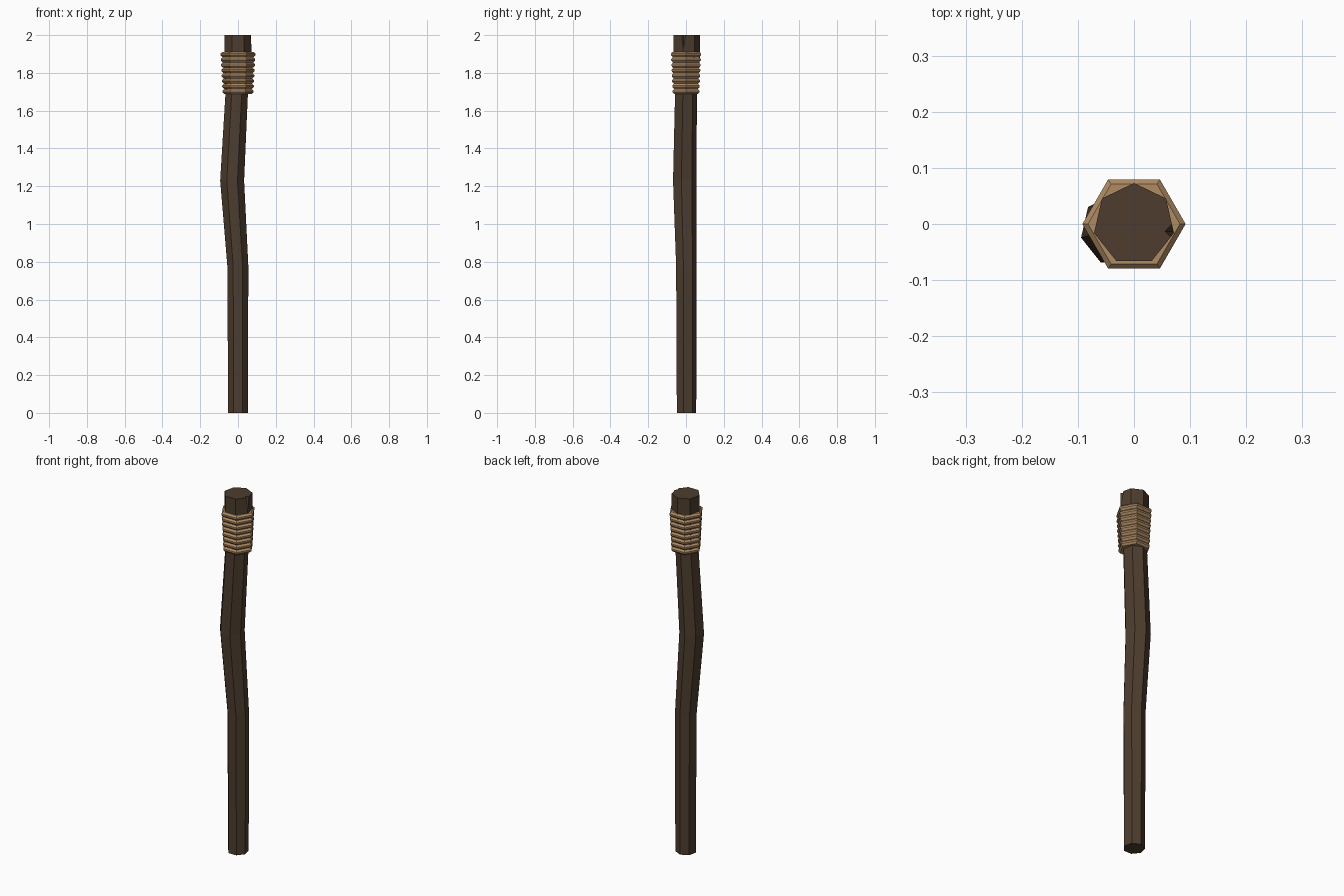
import bpy, bmesh, math

if "Cube" in bpy.data.objects:
    bpy.data.objects.remove(bpy.data.objects["Cube"])


def material(name, rgb):
    m = bpy.data.materials.new(name)
    m.diffuse_color = (*rgb, 1)
    m.use_nodes = True
    m.node_tree.nodes["Principled BSDF"].inputs["Base Color"].default_value = m.diffuse_color
    return m


def loft(name, rings, sides, start, mat):
    """Closed tube through rings of (z, centre x, centre y, radius)."""
    bm = bmesh.new()
    loops = []
    for z, cx, cy, r in rings:
        angles = [start + 2 * math.pi * i / sides for i in range(sides)]
        loops.append([bm.verts.new((cx + r * math.cos(a), cy + r * math.sin(a), z))
                      for a in angles])
    for low, high in zip(loops, loops[1:]):
        for i in range(sides):
            j = (i + 1) % sides
            bm.faces.new((low[i], low[j], high[j], high[i]))
    bm.faces.new(loops[0][::-1])
    bm.faces.new(loops[-1])
    bmesh.ops.recalc_face_normals(bm, faces=bm.faces)
    mesh = bpy.data.meshes.new(name)
    bm.to_mesh(mesh)
    bm.free()
    mesh.materials.append(mat)
    ob = bpy.data.objects.new(name, mesh)
    bpy.context.collection.objects.link(ob)
    return ob


wood = material("dark brown wood", (0.074, 0.046, 0.027))
rope = material("tan rope", (0.43, 0.26, 0.127))

# Crooked seven-sided pole
pole = loft("pole", [
    (0.0, 0.0, 0.0, 0.054),
    (0.27, 0.0, 0.0, 0.055),
    (0.78, -0.001, -0.001, 0.057),
    (1.23, -0.031, -0.010, 0.065),
    (1.69, -0.007, -0.003, 0.061),
    (1.88, 0.0, 0.0, 0.073),
    (2.0, 0.0, 0.0, 0.073),
], 7, math.pi / 2, wood)

# Small split in the right side of the pole top
notch = loft("notch_cutter", [
    (1.92, 0.077, -0.013, 0.004),
    (2.02, 0.077, -0.013, 0.026),
], 4, 0, wood)
notch.hide_render = True
notch.hide_viewport = True
cut = pole.modifiers.new("split", 'BOOLEAN')
cut.operation = 'DIFFERENCE'
cut.solver = 'EXACT'
cut.object = notch

# Six-sided rope wrap: stacked turns, slightly wider toward the top
turns = 8
bottom, top = 1.687, 1.912
pitch = (top - bottom) / turns
rings = []
for k in range(turns):
    z = bottom + k * pitch
    r = 0.082 + 0.010 * k / (turns - 1)
    for f, inset in ((0.0, 0.010), (0.35, 0.0), (0.65, 0.0), (0.98, 0.010)):
        rings.append((z + f * pitch, 0.0, 0.0, r - inset))
loft("rope_wrap", rings, 6, 0, rope)
